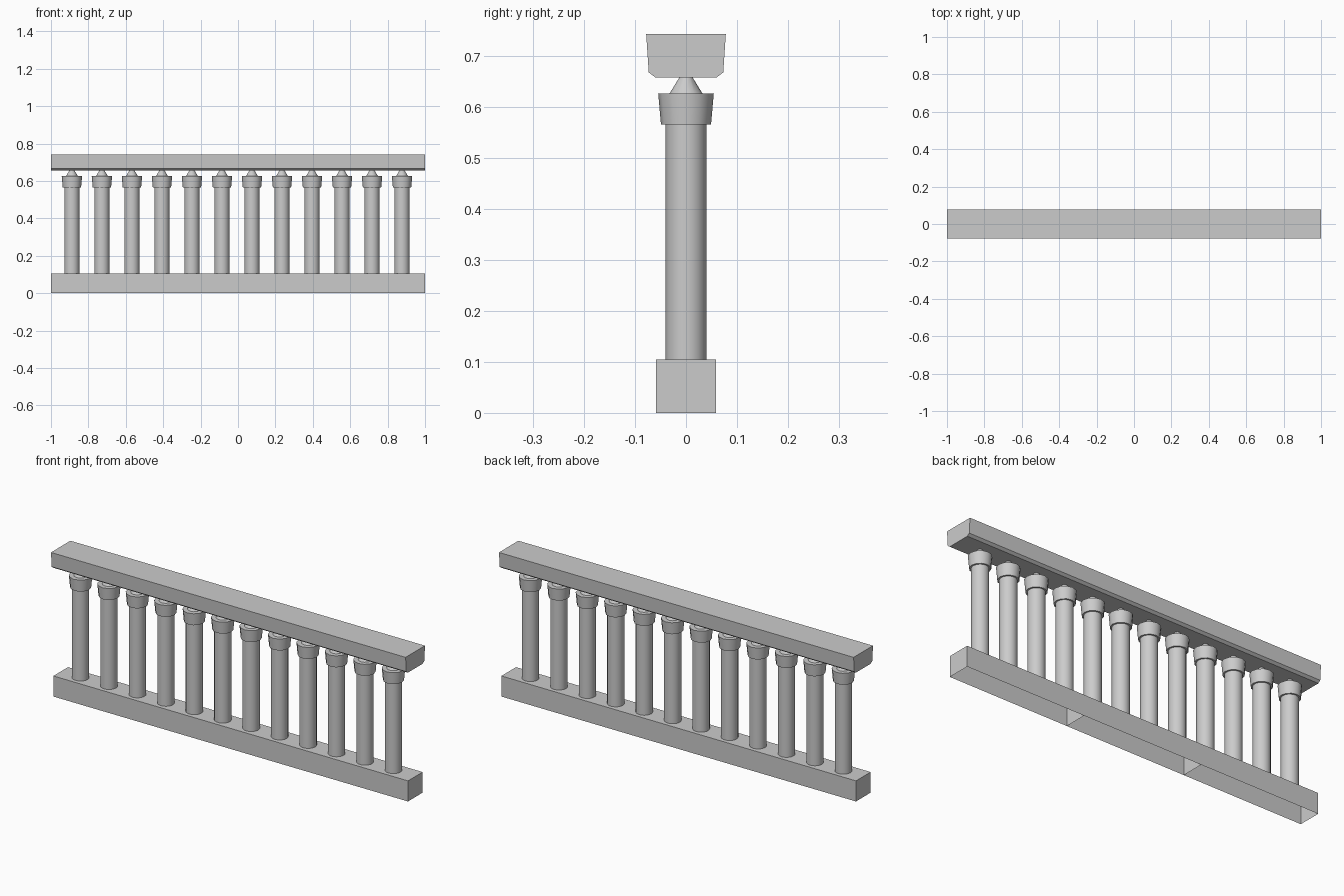
import bpy, bmesh, math

cube = bpy.data.objects.get("Cube")
if cube:
    bpy.data.objects.remove(cube, do_unlink=True)

stone = bpy.data.materials.new("grey stone")
stone.use_nodes = True
GREY = (0.6, 0.6, 0.6, 1)
stone.diffuse_color = GREY
stone.node_tree.nodes["Principled BSDF"].inputs["Base Color"].default_value = GREY


def finish(name, bm, smooth=False):
    bmesh.ops.recalc_face_normals(bm, faces=bm.faces)
    mesh = bpy.data.meshes.new(name)
    bm.to_mesh(mesh)
    bm.free()
    mesh.materials.append(stone)
    obj = bpy.data.objects.new(name, mesh)
    bpy.context.collection.objects.link(obj)
    if smooth:
        bpy.ops.object.select_all(action="DESELECT")
        obj.select_set(True)
        bpy.context.view_layer.objects.active = obj
        bpy.ops.object.shade_smooth_by_angle(angle=math.radians(35))
    return obj


def extrude_profile(name, half_profile, x0, x1):
    """Mirror a (y, z) half profile and sweep it along x with closed ends."""
    outline = half_profile + [(-y, z) for y, z in reversed(half_profile)]
    bm = bmesh.new()
    face = bm.faces.new([bm.verts.new((x0, y, z)) for y, z in outline])
    swept = bmesh.ops.extrude_face_region(bm, geom=[face], use_keep_orig=True)
    moved = [v for v in swept["geom"] if isinstance(v, bmesh.types.BMVert)]
    bmesh.ops.translate(bm, verts=moved, vec=(x1 - x0, 0, 0))
    return bm


def lathe(name, profile, sides, x):
    """Spin a (radius, z) profile around a vertical axis at x."""
    bm = bmesh.new()
    verts = [bm.verts.new((r, 0, z)) for r, z in profile]
    edges = [bm.edges.new(pair) for pair in zip(verts, verts[1:])]
    bmesh.ops.spin(bm, geom=verts + edges, cent=(0, 0, 0), axis=(0, 0, 1),
                   angle=math.tau, steps=sides, use_duplicate=False)
    bmesh.ops.remove_doubles(bm, verts=bm.verts, dist=0.0005)
    bmesh.ops.translate(bm, verts=bm.verts, vec=(x, 0, 0))
    return finish(name, bm, smooth=True)


# Handrail with bevelled lower edges
rail = [(0.06, 0.657), (0.073, 0.667), (0.078, 0.742)]
finish("handrail", extrude_profile("handrail", rail, -1, 1))

# Base of three hollow blocks, open underneath
for i in range(3):
    x0 = -1 + i * 2 / 3
    bm = extrude_profile("base", [(0.059, 0), (0.059, 0.105)], x0, x0 + 2 / 3)
    bm.normal_update()
    bmesh.ops.recalc_face_normals(bm, faces=bm.faces)
    under = [f for f in bm.faces if f.calc_center_median().z < 0.01]
    bmesh.ops.delete(bm, geom=under, context="FACES_ONLY")
    finish(f"base_block_{i + 1}", bm)

# Balusters: round shaft, flared capital and a small cone under the rail
SHAFT = [(0.04, 0.105), (0.04, 0.566)]
CAPITAL = [(0.0, 0.565), (0.049, 0.565), (0.0545, 0.626), (0.032, 0.626),
           (0.013, 0.657)]
first, last, count = -0.888, 0.877, 12
for i in range(count):
    x = first + (last - first) * i / (count - 1)
    lathe(f"baluster_shaft_{i + 1}", SHAFT, 20, x)
    lathe(f"baluster_capital_{i + 1}", CAPITAL, 12, x)
